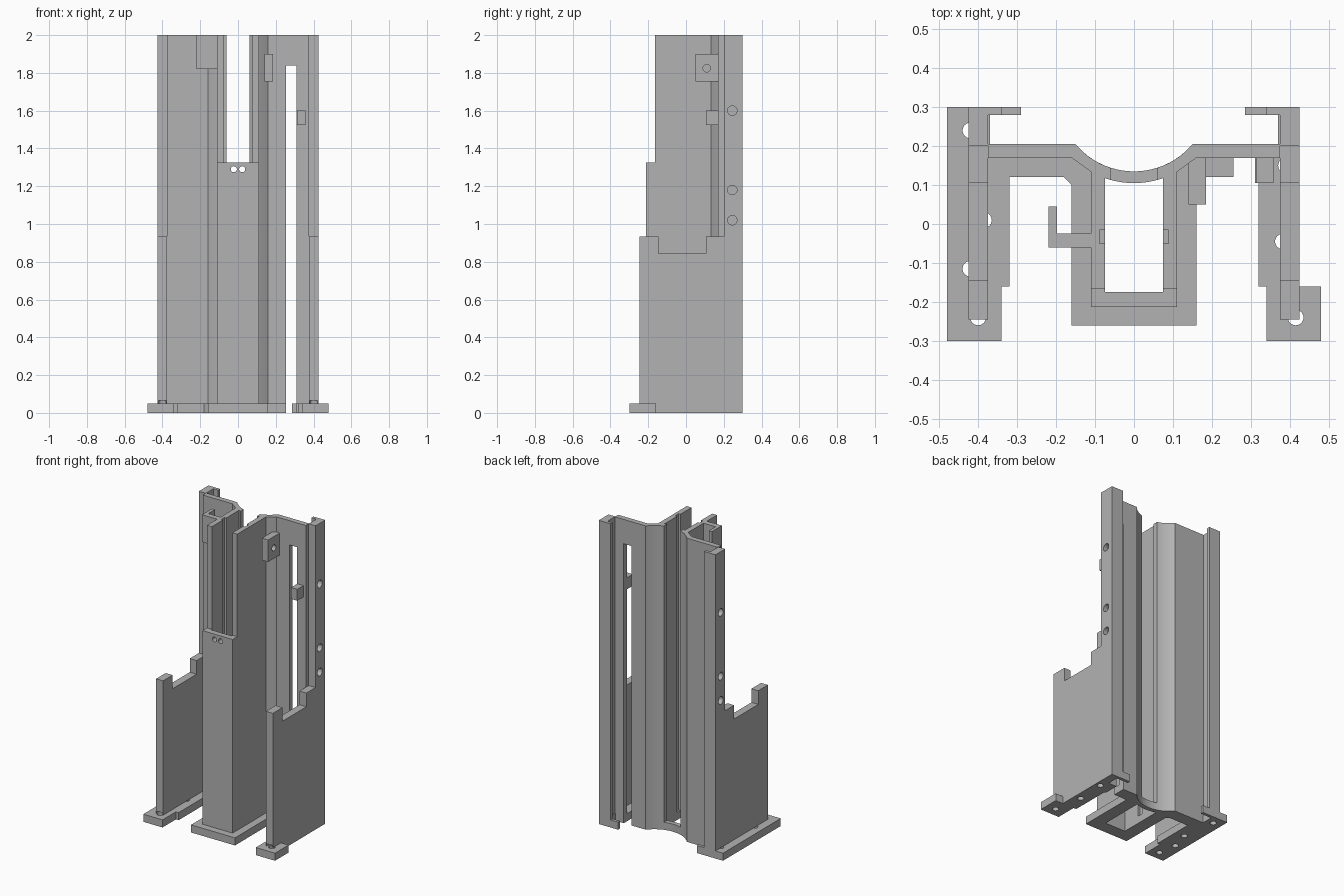
import bpy, bmesh, math
from mathutils import Vector

cube = bpy.data.objects.get("Cube")
if cube:
    bpy.data.objects.remove(cube, do_unlink=True)

grey = bpy.data.materials.new("plain grey")
grey.use_nodes = True
COLOUR = (0.45, 0.45, 0.45, 1)
grey.diffuse_color = COLOUR
grey.node_tree.nodes["Principled BSDF"].inputs["Base Color"].default_value = COLOUR

BASE = 0.05      # foot plate thickness
TOP = 2.0


def prism(name, pts, lo, hi, axis="z"):
    """Extrude a flat outline; axis z uses (x, y), axis x uses (y, z)."""
    def place(p, h):
        return (p[0], p[1], h) if axis == "z" else (h, p[0], p[1])
    bm = bmesh.new()
    face = bm.faces.new([bm.verts.new(place(p, lo)) for p in pts])
    ext = bmesh.ops.extrude_face_region(bm, geom=[face])
    moved = [v for v in ext["geom"] if isinstance(v, bmesh.types.BMVert)]
    step = Vector(place((0, 0), hi - lo))
    bmesh.ops.translate(bm, verts=moved, vec=step)
    bmesh.ops.recalc_face_normals(bm, faces=bm.faces)
    mesh = bpy.data.meshes.new(name)
    bm.to_mesh(mesh)
    bm.free()
    mesh.materials.append(grey)
    ob = bpy.data.objects.new(name, mesh)
    bpy.context.collection.objects.link(ob)
    return ob


def box(name, x0, x1, y0, y1, z0, z1):
    return prism(name, [(x0, y0), (x1, y0), (x1, y1), (x0, y1)], z0, z1)


def rod(name, centre, radius, axis, depth):
    rot = {"x": (0, math.pi / 2, 0), "y": (math.pi / 2, 0, 0), "z": (0, 0, 0)}[axis]
    bpy.ops.mesh.primitive_cylinder_add(vertices=24, radius=radius, depth=depth,
                                        location=centre, rotation=rot)
    ob = bpy.context.object
    ob.name = name
    ob.data.materials.append(grey)
    return ob


def cut(ob, *cutters):
    bpy.context.view_layer.objects.active = ob
    for c in cutters:
        c.hide_render = True
        mod = ob.modifiers.new("cut", "BOOLEAN")
        mod.operation = "DIFFERENCE"
        mod.solver = "EXACT"
        mod.object = c
        bpy.ops.object.modifier_apply(modifier=mod.name)
        bpy.data.objects.remove(c, do_unlink=True)


def arc(radius, x0, x1, n=12):
    """Points on the concave trough at the back, from x0 to x1."""
    cy = 0.331
    return [(x, cy - math.sqrt(radius ** 2 - x ** 2))
            for x in (x0 + (x1 - x0) * i / n for i in range(n + 1))]


R_BACK, R_FRONT = 0.196, 0.226

# Main foot plate with the right foot, centre frame and trough
main_foot = prism("main_foot", [
    (-.48, -.30), (-.34, -.30), (-.34, -.16), (-.32, -.16), (-.32, .12),
    (-.18, .12), (-.16, .10), (-.16, -.26), (.16, -.26), (.16, .12),
    (.255, .12), (.255, .205)] + arc(R_BACK, .15, -.15, 20) + [
    (-.37, .205), (-.37, .28), (-.29, .28), (-.29, .30), (-.48, .30)], 0, BASE)
cut(main_foot,
    prism("frame_hole", [(-.075, -.175), (.075, -.175)] + arc(R_FRONT, .075, -.075),
          -.1, .1),
    *[rod("screw_hole", (x, y, 0), .02, "z", .3)
      for x, y in ((-.42, .24), (-.385, .01), (-.42, -.115), (-.4, -.24))])

# Separate foot plate on the left
left_foot = prism("left_foot", [
    (.34, -.30), (.48, -.30), (.48, -.16), (.425, -.16), (.425, .30),
    (.285, .30), (.285, .28), (.37, .28), (.37, .205), (.31, .205),
    (.31, .105), (.32, .105), (.32, -.16), (.34, -.16)], 0, BASE)
cut(left_foot, *[rod("screw_hole", (x, y, 0), .02, "z", .3)
                 for x, y in ((.415, -.24), (.382, -.045), (.39, .15))])

for side, s in (("right", -1), ("left", 1)):
    # Stepped outer wall with tall rear post
    wall = prism(side + "_outer_wall", [
        (-.245, BASE), (.30, BASE), (.30, TOP), (.20, TOP), (.20, .935),
        (.105, .935), (.105, .845), (-.145, .845), (-.145, .935),
        (-.245, .935)], min(s * .375, s * .425), max(s * .375, s * .425), "x")
    cut(wall, *[rod("post_hole", (s * .425, .245, z), .025, "x", .06)
                for z in (1.6, 1.18, 1.02)],
        rod("screw_relief", (s * .4, -.245, BASE), .02, "z", .03))

    # Rear flange of the post
    box(side + "_post_flange", min(s * .34, s * .375), max(s * .34, s * .375),
        .28, .30, BASE, TOP)

    # Back wall with half of the curved trough
    half = [(.375, .205)] + arc(R_BACK, .15, .06) + arc(R_FRONT, .06, .11, 6) + [
        (.16, .17), (.375, .17)]
    back = prism(side + "_back_wall", [(s * x, y) for x, y in half], BASE, TOP)
    if s > 0:
        cut(back, box("slot", .255, .31, .1, .3, -.1, 1.84))

    # Tube side wall with a vertical groove on the inside
    profile = [(.11, -.175), (.11, .1336), (.075, .118), (.075, -.015), (.088, -.015),
               (.088, -.05), (.075, -.05), (.075, -.165), (.075, -.175)]
    profile = [(x, max(y, -.165)) for x, y in profile[:-1]]
    prism(side + "_tube_wall", [(s * x, y) for x, y in profile], BASE, TOP)

# Lower front panel of the tube with two small holes
front_panel = box("front_panel", -.11, .11, -.213, -.165, BASE, 1.325)
cut(front_panel, box("panel_hollow", -.075, .075, -.175, -.1, -.1, 1.5),
    *[rod("wire_hole", (x, -.2, 1.29), .016, "y", .2) for x in (-.022, .022)])

# Hook on the right side of the tube
prism("tube_hook", [(-.22, -.06), (-.11, -.06), (-.11, -.025), (-.198, -.025),
                    (-.198, .045), (-.22, .045)], 1.82, TOP)

# Drilled lug and small stop block in front of the left back wall
lug = box("drilled_lug", .14, .185, .05, .17, 1.755, 1.9)
cut(lug, rod("lug_hole", (.175, .11, 1.825), .02, "x", .1))
box("stop_block", .313, .358, .105, .17, 1.525, 1.6)

# Keep edges crisp and the curved surfaces smooth
bpy.ops.object.select_all(action="DESELECT")
for ob in bpy.context.collection.objects:
    if ob.type == "MESH":
        ob.select_set(True)
        bpy.context.view_layer.objects.active = ob
bpy.ops.object.shade_smooth_by_angle(angle=math.radians(25))
